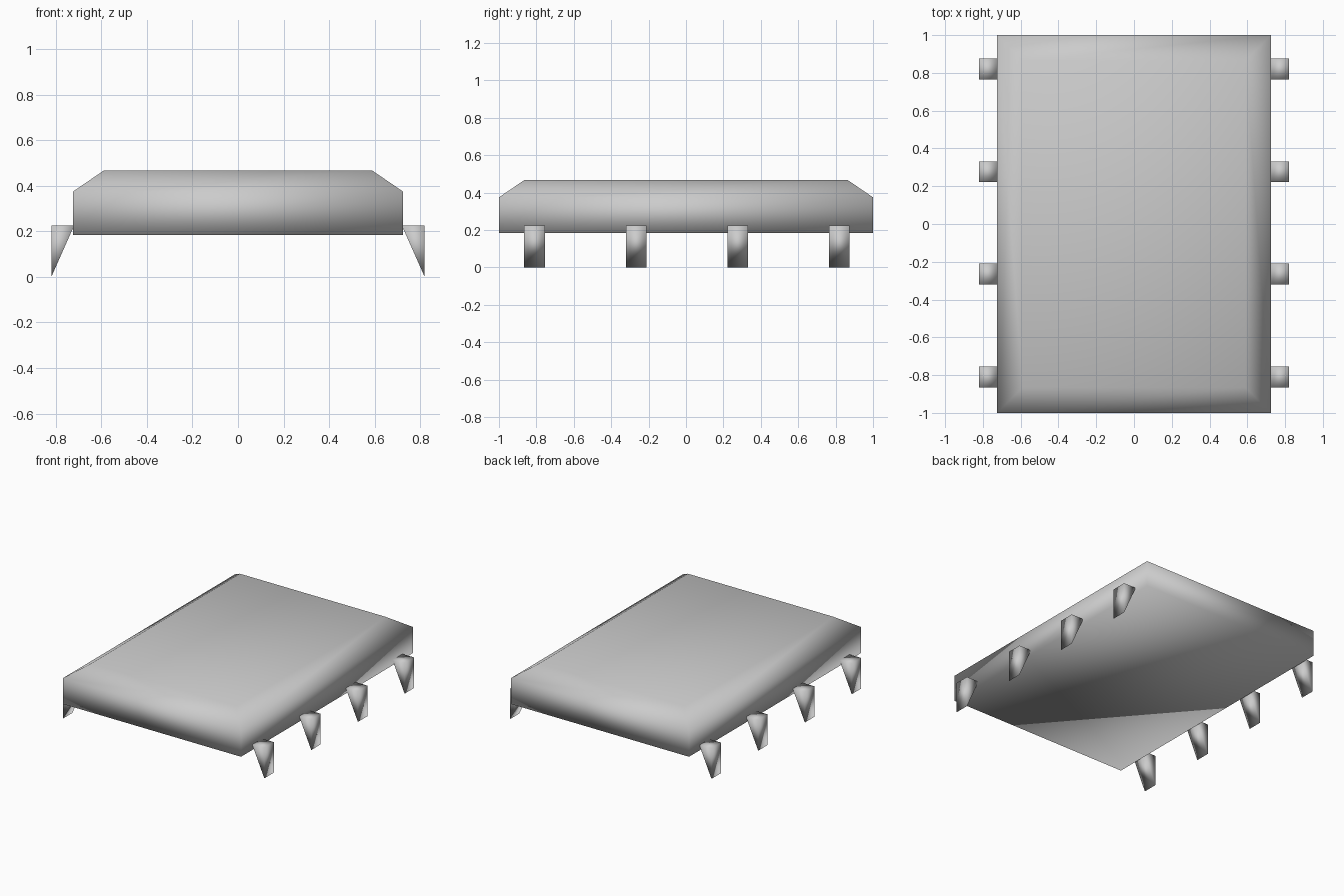
import bpy
import bmesh

old = bpy.data.objects.get("Cube")
if old:
    bpy.data.objects.remove(old, do_unlink=True)

grey = bpy.data.materials.new("plain grey")
grey.use_nodes = True
colour = (0.6, 0.6, 0.6, 1)
grey.diffuse_color = colour
grey.node_tree.nodes["Principled BSDF"].inputs["Base Color"].default_value = colour


def loft(name, rings):
    """Join equal rings of points into a closed, fully smooth solid."""
    bm = bmesh.new()
    loops = [[bm.verts.new(p) for p in ring] for ring in rings]
    for a, b in zip(loops, loops[1:]):
        for i in range(len(a)):
            j = (i + 1) % len(a)
            bm.faces.new((a[i], a[j], b[j], b[i]))
    bm.faces.new(loops[0][::-1])
    bm.faces.new(loops[-1])
    bmesh.ops.recalc_face_normals(bm, faces=bm.faces)
    for f in bm.faces:
        f.smooth = True
    mesh = bpy.data.meshes.new(name)
    bm.to_mesh(mesh)
    bm.free()
    mesh.materials.append(grey)
    obj = bpy.data.objects.new(name, mesh)
    bpy.context.collection.objects.link(obj)


def rectangle(x, y, z):
    return [(-x, -y, z), (x, -y, z), (x, y, z), (-x, y, z)]


# Slab with a sloped upper rim
loft("body", [rectangle(0.725, 1, 0.185),
              rectangle(0.725, 1, 0.375),
              rectangle(0.59, 0.865, 0.467)])

# Four wedge legs on each side, pointing down
wedge = [(0.72, 0.225), (0.82, 0.225), (0.82, 0)]
for side, label in ((1, "left"), (-1, "right")):
    for n, y in enumerate((-0.81, -0.265, 0.277, 0.82)):
        loft(f"{label}_leg_{n + 1}",
             [[(side * x, y + dy, z) for x, z in wedge] for dy in (-0.055, 0.055)])
